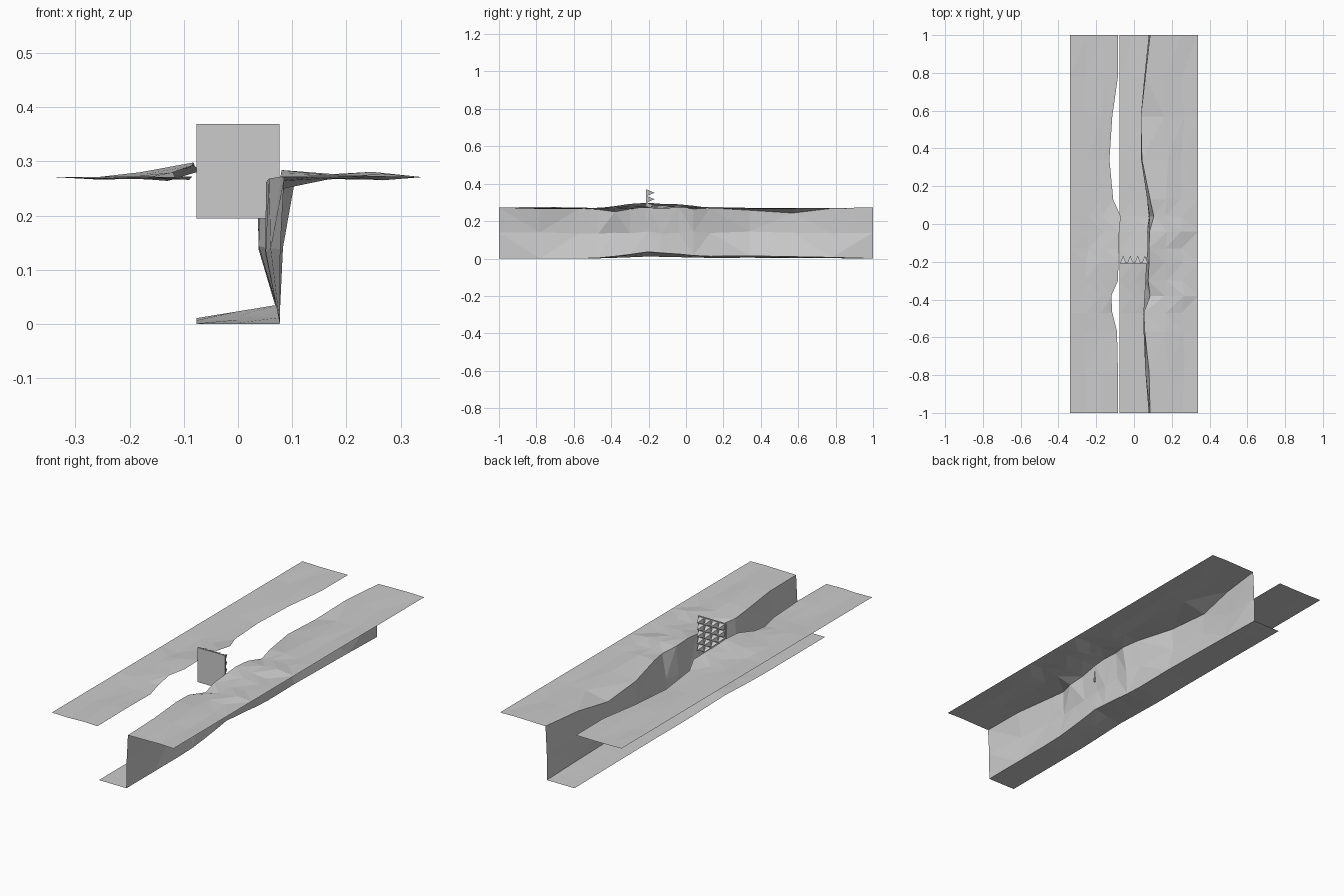
import bpy, bmesh, random

if "Cube" in bpy.data.objects:
    bpy.data.objects.remove(bpy.data.objects["Cube"])

random.seed(4)

# Stations along the trench
YS = [-1, -.78, -.57, -.47, -.38, -.3, -.2, -.13, -.04, .04, .13, .34, .57, .78, 1]
N = len(YS)


def make_object(name, bm):
    me = bpy.data.meshes.new(name)
    bm.to_mesh(me)
    bm.free()
    ob = bpy.data.objects.new(name, me)
    bpy.context.collection.objects.link(ob)
    return ob


def sheet(name, columns):
    """Triangulated sheet from columns of points, each running along y."""
    bm = bmesh.new()
    cols = [[bm.verts.new(p) for p in c] for c in columns]
    for a, b in zip(cols, cols[1:]):
        for i in range(N - 1):
            q = [a[i], b[i], b[i + 1], a[i + 1]]
            if i % 2:
                bm.faces.new(q[:3])
                bm.faces.new([q[0], q[2], q[3]])
            else:
                bm.faces.new([q[0], q[1], q[3]])
                bm.faces.new(q[1:])
    return make_object(name, bm)


def column(xs, zs):
    return list(zip(xs, YS, zs))


def rough(value, amount):
    """Constant line with random bumps, flat at both ends."""
    return [value + (random.uniform(-amount, amount) if 0 < i < N - 1 else 0)
            for i in range(N)]


# Broken rims of the trench
left_x = [-.085, -.085, -.09, -.115, -.12, -.085, -.082, -.08, -.078, -.07,
          -.11, -.13, -.115, -.085, -.085]
left_z = [.27, .272, .266, .268, .28, .292, .298, .292, .29, .282,
          .27, .264, .268, .271, .27]
right_x = [.085, .08, .057, .052, .085, .075, .08, .08, .082, .105,
           .085, .042, .036, .06, .085]
right_z = [.27, .272, .268, .262, .25, .264, .278, .284, .278, .265,
           .27, .258, .243, .268, .27]
mid_x = [.078, .06, .051, .05, .055, .06, .065, .072, .07, .083,
         .07, .038, .038, .055, .078]
foot_z = [0, 0, 0, .003, .012, .022, .036, .03, .024, .016, .012, .014, .01, .006, 0]

# Upper ground on both sides
sheet("left_ground", [
    column([-.34] * N, [.271] * N),
    column(rough(-.25, .012), rough(.269, .003)),
    column(rough(-.17, .012), [.27 + .4 * (z - .27) + random.uniform(-.003, .003) for z in left_z]),
    column(left_x, left_z)])
sheet("right_ground", [
    column(right_x, right_z),
    column(rough(.17, .012), [.273 + .3 * (z - .27) + random.uniform(-.003, .003) for z in right_z]),
    column(rough(.255, .012), rough(.273, .008)),
    column([.34] * N, [.271] * N)])

# Trench wall and floor
foot = column([.077] * N, foot_z)
sheet("trench_wall", [
    foot, column(mid_x, rough(.138, .006)), column(right_x, right_z)])
sheet("trench_floor", [
    column([-.077] * N, [.3 * z for z in foot_z]),
    column([0] * N, [.65 * z for z in foot_z]),
    foot])

# Spiked panel: thin plate with pyramids on its back
bm = bmesh.new()
bmesh.ops.create_cube(bm, size=1)
for v in bm.verts:
    v.co.x *= .154
    v.co.y = v.co.y * .008 - .209
    v.co.z = v.co.z * .174 + .282
make_object("panel", bm)

bm = bmesh.new()
COLS, ROWS, H = 4, 5, .015
for c in range(COLS):
    for r in range(ROWS):
        x = (c - 1.5) * .0385
        z = .282 + (r - 2) * .0348
        base = [bm.verts.new((x + dx * H, -.205, z + dz * H))
                for dx, dz in ((-1, -1), (1, -1), (1, 1), (-1, 1))]
        tip = bm.verts.new((x, -.168, z))
        for i in range(4):
            bm.faces.new([base[i - 1], tip, base[i]])
bmesh.ops.recalc_face_normals(bm, faces=bm.faces[:])
make_object("panel_spikes", bm)
